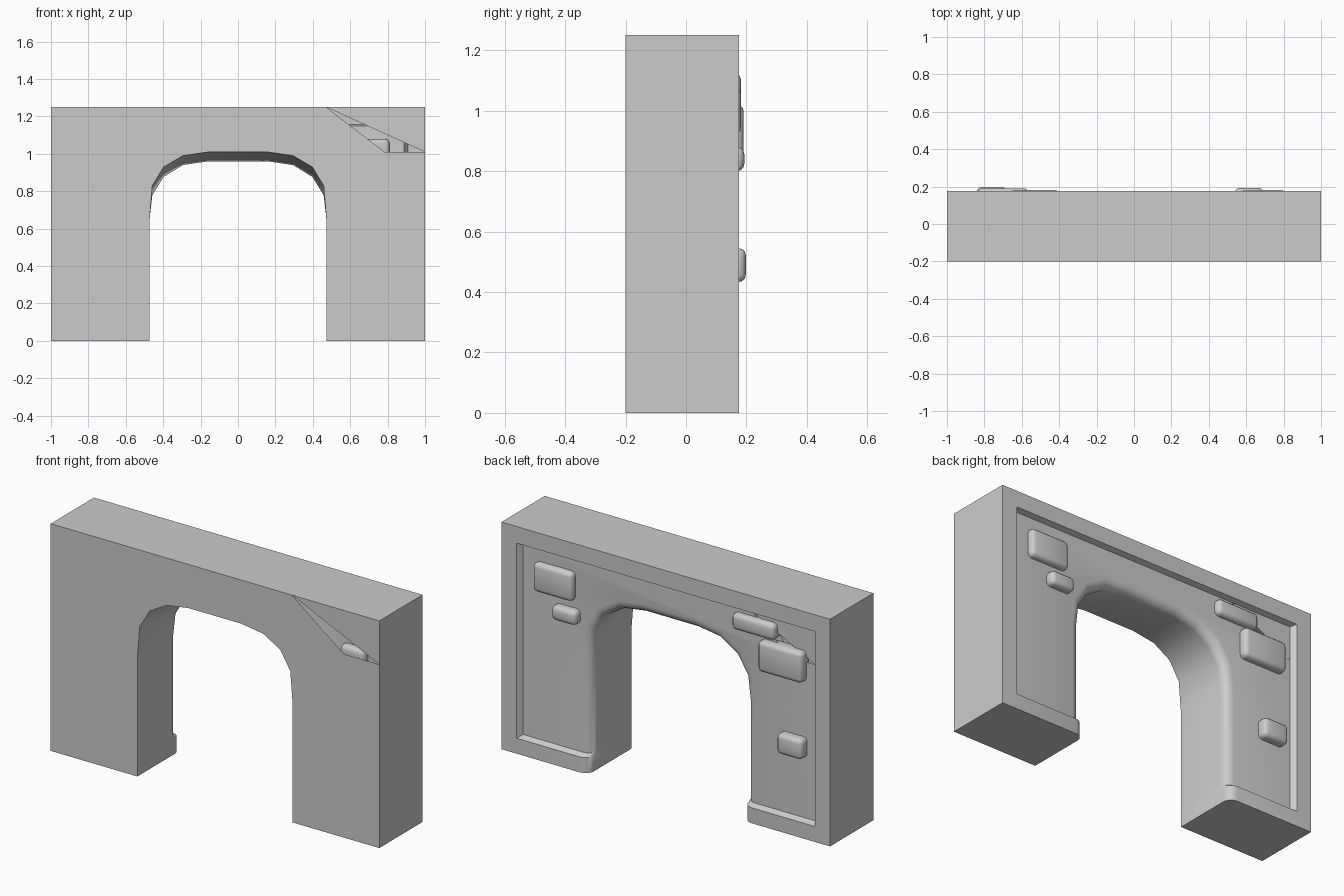
import bpy, bmesh, math
from mathutils import Vector

if "Cube" in bpy.data.objects:
    bpy.data.objects.remove(bpy.data.objects["Cube"])

YF, YB, YP = -0.2, 0.176, 0.147   # front, back frame, recessed panel
W, H, R = 1.0, 1.25, 0.05         # half width, height, arch edge rounding
LEDGE = 0.085


def finish(bm, name, angle=40):
    bmesh.ops.remove_doubles(bm, verts=bm.verts, dist=1e-4)
    bmesh.ops.recalc_face_normals(bm, faces=bm.faces)
    me = bpy.data.meshes.new(name)
    bm.to_mesh(me)
    bm.free()
    ob = bpy.data.objects.new(name, me)
    bpy.context.collection.objects.link(ob)
    bpy.context.view_layer.objects.active = ob
    for o in bpy.context.selected_objects:
        o.select_set(False)
    ob.select_set(True)
    bpy.ops.object.shade_smooth_by_angle(angle=math.radians(angle))
    return ob


bm = bmesh.new()


def face(pts):
    return bm.faces.new([bm.verts.new(p) for p in pts])


def flat(pts, y):
    return face([(x, y, z) for x, z in pts])


def mirrored(half):
    return half + [(-x, z) for x, z in reversed(half)]


def offset(path, d):
    # push each profile point outwards along its averaged normal
    out = []
    for i, p in enumerate(path):
        a = Vector(path[max(i - 1, 0)])
        b = Vector(path[min(i + 1, len(path) - 1)])
        t = (b - a).normalized()
        out.append((p[0] - t.y * d, p[1] + t.x * d))
    return out


# Arch profiles: the opening gets lower towards the back
legs = [(-0.473, 0), (-0.473, LEDGE), (-0.473, 0.1), (-0.473, 0.65)]
front = mirrored(legs + [(-0.458, 0.83), (-0.397, 0.93), (-0.295, 0.99), (-0.16, 1.01)])
back = mirrored(legs + [(-0.458, 0.78), (-0.397, 0.877), (-0.295, 0.94), (-0.16, 0.96)])
n = len(front)
depth = [YB if i < 2 or i > n - 3 else YP for i in range(n)]
rings = [[(x, YF, z) for x, z in front]]
for k in range(5):
    a = math.radians(22.5 * k)
    off = offset(back, R * (1 - math.cos(a)))
    rings.append([(x, depth[i] - R * (1 - math.sin(a)), z) for i, (x, z) in enumerate(off)])

# Inside of the arch with its rounded back edge
for r0, r1 in zip(rings, rings[1:]):
    for i in range(n - 1):
        face([r0[i], r0[i + 1], r1[i + 1], r1[i]])

# Front face with the open triangle near its top right corner
flat(front + [(W, 0), (W, 1.01), (0.785, 1.01), (0.47, H), (-W, H), (-W, 0)], YF)
flat([(0.47, H), (W, 1.01), (W, H)], YF)

# Sides, top and soles
for s in (-1, 1):
    face([(s * W, YF, 0), (s * W, YB, 0), (s * W, YB, H), (s * W, YF, H)])
    i = 0 if s < 0 else n - 1
    face([(s * W, YF, 0)] + [r[i] for r in rings] + [(s * W, YB, 0)])
face([(-W, YF, H), (W, YF, H), (W, YB, H), (-W, YB, H)])

# Raised border on the back
end = [(p[0], p[2]) for p in rings[-1]]
xo, zo, xi, zi = 0.908, 1.158, 0.888, 1.148
flat([end[1], end[0], (-W, 0), (-W, H), (W, H), (W, 0), end[-1], end[-2],
      (xo, LEDGE), (xo, zo), (-xo, zo), (-xo, LEDGE)], YB)

# Sloped walls of the recess
outer = [end[1], (-xo, LEDGE), (-xo, zo), (xo, zo), (xo, LEDGE), end[-2]]
inner = [end[2], (-xi, 0.1), (-xi, zi), (xi, zi), (xi, 0.1), end[-3]]
for i in range(5):
    face([(outer[i][0], YB, outer[i][1]), (outer[i + 1][0], YB, outer[i + 1][1]),
          (inner[i + 1][0], YP, inner[i + 1][1]), (inner[i][0], YP, inner[i][1])])

# Recessed panel with its own open triangle
flat(end[2:-2] + [(xi, 0.1), (xi, zi), (-0.51, zi), (-0.74, 0.96), (-xi, 0.96), (-xi, 0.1)], YP)
flat([(-0.51, zi), (-xi, zi), (-xi, 0.96)], YP)
finish(bm, "arch_wall")


# Rounded stones on the back panel: x range, z range, outer y
def stone(name, x0, x1, z0, z1, y1):
    b = bmesh.new()
    bmesh.ops.create_cube(b, size=1)
    y0 = y1 - 0.085
    for v in b.verts:
        v.co = ((x0 + x1) / 2 + v.co.x * (x1 - x0),
                (y0 + y1) / 2 + v.co.y * (y1 - y0),
                (z0 + z1) / 2 + v.co.z * (z1 - z0))
    bmesh.ops.bevel(b, geom=b.edges[:], offset=0.024, segments=3, profile=0.5, affect='EDGES')
    finish(b, name, 60)


for i, s in enumerate([(0.57, 0.81, 0.92, 1.08, 0.182), (0.54, 0.69, 0.80, 0.88, 0.193),
                       (-0.66, -0.40, 1.035, 1.125, 0.182), (-0.835, -0.565, 0.85, 1.02, 0.191),
                       (-0.84, -0.685, 0.433, 0.545, 0.198)]):
    stone(f"wall_stone_{i + 1}", *s)
